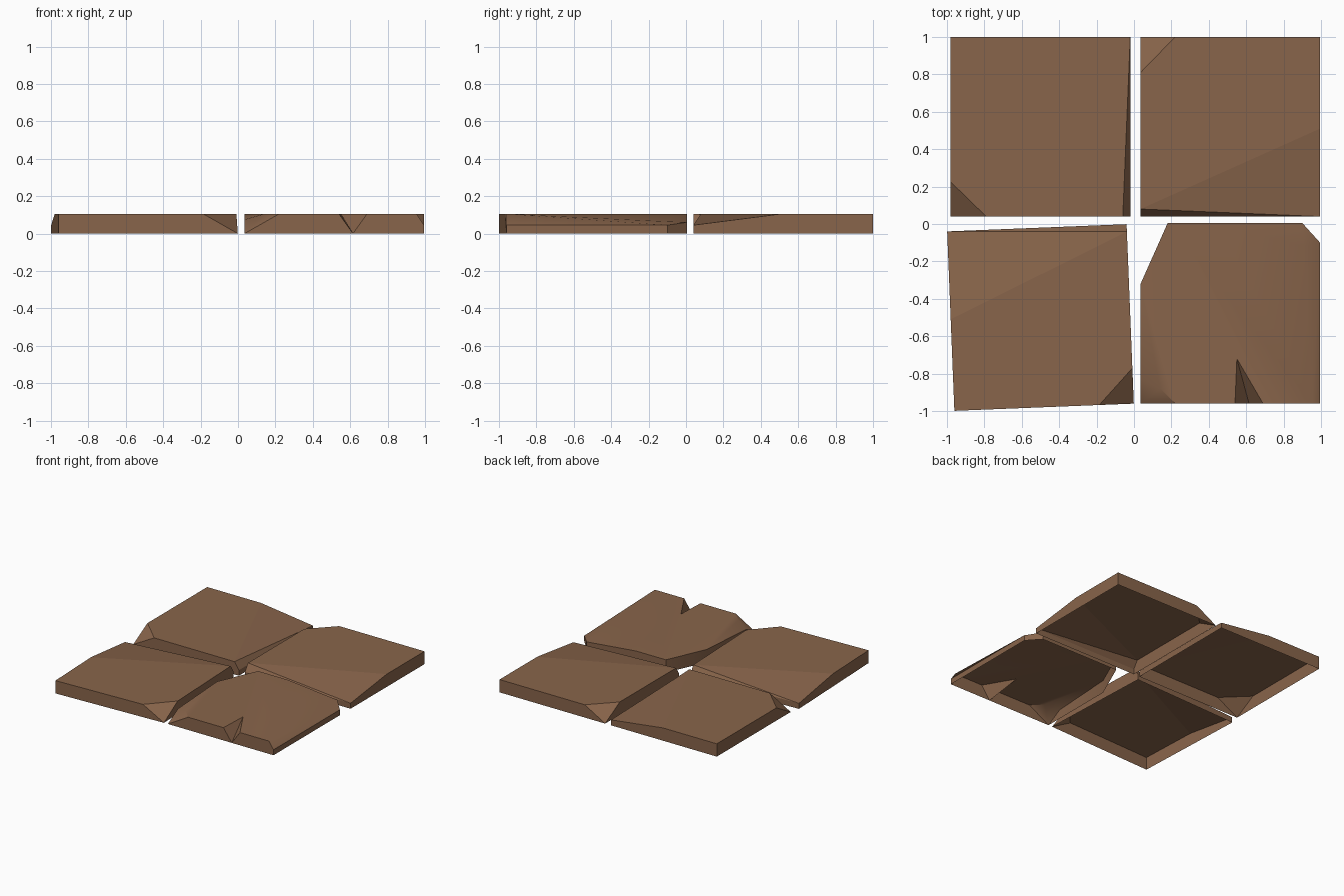
import bpy, bmesh, math
from mathutils import Matrix

if "Cube" in bpy.data.objects:
    bpy.data.objects.remove(bpy.data.objects["Cube"])

# One earthy stone colour
stone = bpy.data.materials.new("brown stone")
stone.use_nodes = True
color = (0.25, 0.13, 0.07, 1)
stone.diffuse_color = color
stone.node_tree.nodes["Principled BSDF"].inputs["Base Color"].default_value = color

TOP, LOW = 0.105, 0.045   # slab height, lower edge of worn sides


def slab(name, points, faces, matrix=None):
    """Open-bottomed slab: upper facets, with walls dropped from the rim."""
    bm = bmesh.new()
    verts = {k: bm.verts.new((*p, TOP) if len(p) == 2 else p) for k, p in points.items()}
    for face in faces:
        bm.faces.new([verts[k] for k in face.split()])
    rim = [e for e in bm.edges if e.is_boundary]
    walls = bmesh.ops.extrude_edge_only(bm, edges=rim)["geom"]
    for v in walls:
        if isinstance(v, bmesh.types.BMVert):
            v.co.z = 0
    bmesh.ops.remove_doubles(bm, verts=bm.verts[:], dist=0.0005)
    bmesh.ops.dissolve_degenerate(bm, edges=bm.edges[:], dist=0.0005)
    bmesh.ops.recalc_face_normals(bm, faces=bm.faces[:])
    # Upper facets face the sky
    if sum(f.normal.z * f.calc_area() for f in bm.faces) < 0:
        bmesh.ops.reverse_faces(bm, faces=bm.faces[:])
    mesh = bpy.data.meshes.new(name)
    bm.to_mesh(mesh)
    bm.free()
    mesh.materials.append(stone)
    obj = bpy.data.objects.new(name, mesh)
    bpy.context.collection.objects.link(obj)
    if matrix:
        obj.matrix_world = matrix
    return obj


# Worn slab: chipped front left corner, worn right side, sunken back right corner
H = 0.48
worn_points = {
    "back_left": (-H, H), "back_mid": (0.01, H), "sunk": (H, H, LOW),
    "worn_top": (H - 0.04, -H), "worn_low": (H, -H, LOW),
    "chip_front": (-0.29, -H), "chip_side": (-H, -0.295), "chip_corner": (-H, -H, 0),
}
worn_faces = [
    "back_left chip_side chip_front worn_top back_mid",
    "back_mid worn_top sunk",
    "worn_top worn_low sunk",
    "chip_side chip_corner chip_front",
]
for name, x, y, turn in (("back_left_slab", -0.5, 0.52, 0),
                         ("back_right_slab", 0.515, 0.52, -90),
                         ("front_left_slab", -0.5, -0.5, 92.3)):
    place = Matrix.Translation((x, y, 0)) @ Matrix.Rotation(math.radians(turn), 4, "Z")
    slab(name, worn_points, worn_faces, place)

# Cracked slab: notch in front, cut back corners, two-facet chip, worn right side
L, R, F, B = 0.035, 0.995, -0.96, 0.005
cracked_points = {
    "chip_mid": (0.14, -0.88), "chip_front": (0.22, F), "chip_side": (L, -0.83, 0.075),
    "chip_corner": (L, F, 0),
    "crack_left": (0.54, F), "crack_tip": (0.55, -0.72), "crack_right": (0.69, F),
    "crack_low": (0.615, F, 0),
    "worn_front": (0.955, F), "worn_front_low": (R, F, LOW),
    "worn_back": (0.91, -0.12, 0.065), "worn_back_low": (R, -0.1, LOW),
    "cut_right": (0.9, B, 0.06), "back_mid": (0.45, B),
    "cut_back": (0.18, B), "cut_left": (L, -0.32),
}
cracked_faces = [
    "chip_mid chip_front crack_left crack_tip crack_right worn_front back_mid cut_back cut_left",
    "cut_left chip_side chip_mid",
    "chip_side chip_corner chip_mid",
    "chip_mid chip_corner chip_front",
    "crack_left crack_low crack_tip",
    "crack_low crack_right crack_tip",
    "worn_front worn_back back_mid",
    "worn_back cut_right back_mid",
    "worn_front worn_front_low worn_back_low worn_back",
    "worn_back worn_back_low cut_right",
]
cracked = slab("front_right_slab", cracked_points, cracked_faces)
bpy.ops.object.select_all(action="DESELECT")
cracked.select_set(True)
bpy.context.view_layer.objects.active = cracked
bpy.ops.object.shade_smooth_by_angle(angle=math.radians(30))
